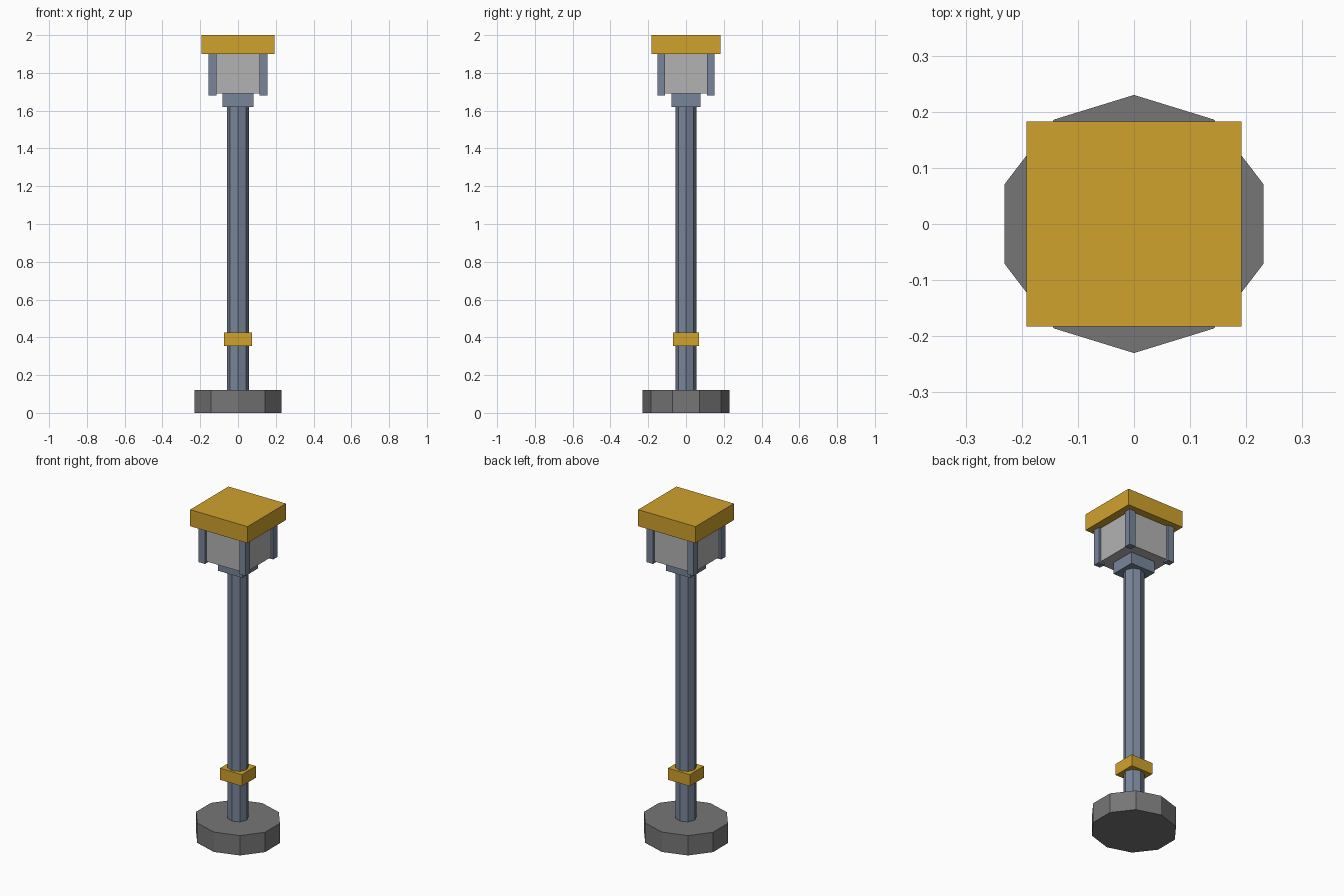
import bpy

if "Cube" in bpy.data.objects:
    bpy.data.objects.remove(bpy.data.objects["Cube"])


def material(name, rgb):
    m = bpy.data.materials.new(name)
    m.diffuse_color = (*rgb, 1.0)
    m.use_nodes = True
    m.node_tree.nodes["Principled BSDF"].inputs["Base Color"].default_value = m.diffuse_color
    return m


GOLD = material("gold", (0.63, 0.36, 0.026))
STEEL = material("blue_steel", (0.19, 0.235, 0.32))
STONE = material("dark_stone", (0.18, 0.18, 0.18))
GLASS = material("pale_glass", (0.45, 0.45, 0.45))


def finish(name, half_x, half_y, z0, z1, mat):
    ob = bpy.context.object
    ob.name = name
    ob.scale = (half_x, half_y, (z1 - z0) / 2)
    bpy.ops.object.transform_apply(location=False, rotation=False, scale=True)
    ob.data.materials.append(mat)
    return ob


def box(name, half_x, half_y, z0, z1, mat, x=0, y=0):
    bpy.ops.mesh.primitive_cube_add(size=2, location=(x, y, (z0 + z1) / 2))
    return finish(name, half_x, half_y, z0, z1, mat)


def prism(name, sides, rx, ry, z0, z1, mat):
    # first vertex lies on the +y axis
    bpy.ops.mesh.primitive_cylinder_add(vertices=sides, radius=1, depth=2,
                                        location=(0, 0, (z0 + z1) / 2))
    return finish(name, rx, ry, z0, z1, mat)


# ten-sided foot and eight-sided pole
prism("base", 10, 0.2425, 0.23, 0.0, 0.12, STONE)
prism("pole", 8, 0.059, 0.056, 0.12, 1.62, STEEL)

# square band near the bottom and collar under the lantern
box("band", 0.073, 0.068, 0.355, 0.425, GOLD)
box("collar", 0.082, 0.076, 1.62, 1.69, STEEL)

# lantern body with four corner posts standing slightly proud
box("lantern_glass", 0.143, 0.137, 1.69, 1.90, GLASS)
for sx, xn in ((-1, "left"), (1, "right")):
    for sy, yn in ((-1, "front"), (1, "back")):
        box(f"lantern_post_{yn}_{xn}", 0.021, 0.020, 1.68, 1.90, STEEL,
            x=sx * 0.136, y=sy * 0.131)

# flat roof
box("roof", 0.192, 0.183, 1.90, 2.0, GOLD)
